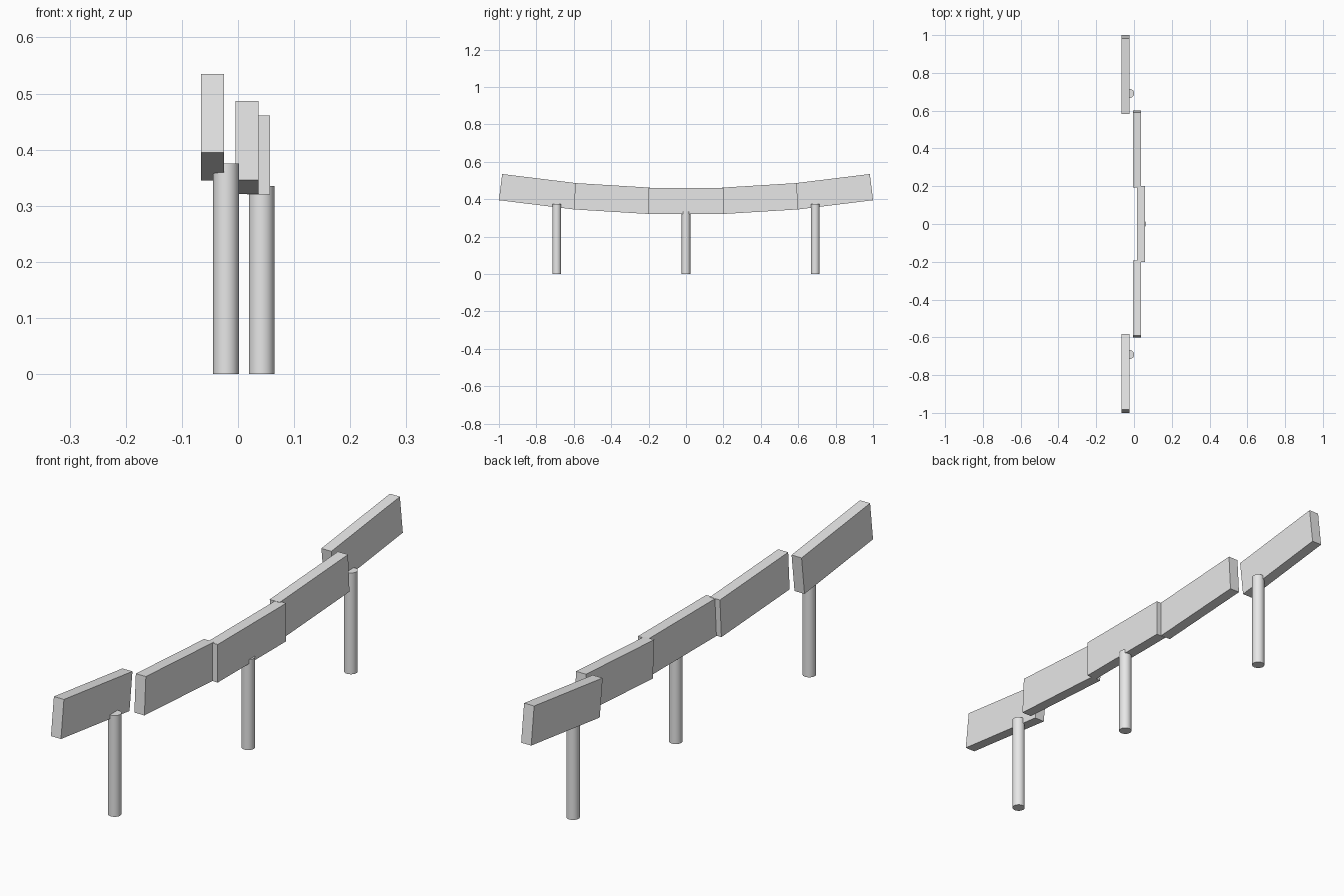
import bpy
from math import radians

cube = bpy.data.objects.get("Cube")
if cube:
    bpy.data.objects.remove(cube, do_unlink=True)

grey = bpy.data.materials.new("light_grey")
grey.use_nodes = True
colour = (0.8, 0.8, 0.8, 1)
grey.diffuse_color = colour
grey.node_tree.nodes["Principled BSDF"].inputs["Base Color"].default_value = colour


def panel(name, x, y, z, tilt=0, length=0.4):
    """Flat board standing on edge, tilted in its own plane."""
    bpy.ops.mesh.primitive_cube_add(size=1, location=(x, y, z), rotation=(radians(tilt), 0, 0))
    ob = bpy.context.object
    ob.name = name
    ob.scale = (0.041, length, 0.141)
    bpy.ops.object.transform_apply(location=False, rotation=False, scale=True)
    ob.data.materials.append(grey)


def post(name, x, y, height):
    """Round post standing on the ground."""
    bpy.ops.mesh.primitive_cylinder_add(vertices=32, radius=0.0228, depth=height,
                                        location=(x, y, height / 2))
    ob = bpy.context.object
    ob.name = name
    ob.data.materials.append(grey)
    bpy.ops.object.shade_smooth_by_angle(angle=radians(40))


# Middle board and its post
panel("centre_panel", 0.0365, 0, 0.3905)
post("centre_post", 0.042, 0, 0.335)

# Stepped boards rising towards both ends, with outer posts
for side, label in ((-1, "front"), (1, "back")):
    panel(label + "_inner_panel", 0.016, side * 0.396, 0.4037, side * 3.5)
    panel(label + "_outer_panel", -0.0455, side * 0.791, 0.44, side * 7, 0.404)
    post(label + "_post", -0.0214, side * 0.691, 0.375)
